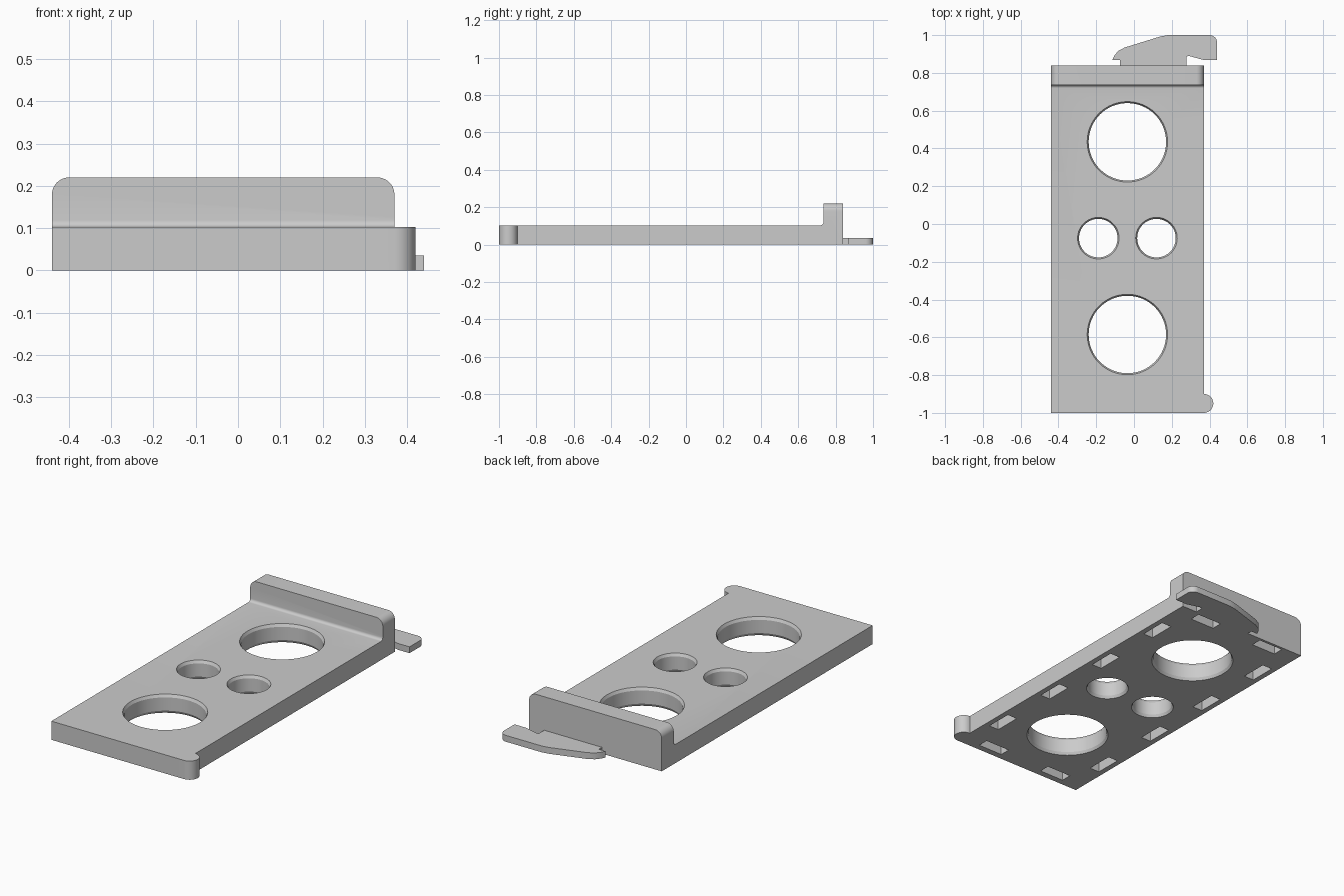
import bpy, bmesh, math
from mathutils import Matrix, Vector

cube = bpy.data.objects.get("Cube")
if cube:
    bpy.data.objects.remove(cube, do_unlink=True)

grey = bpy.data.materials.new("light grey plastic")
grey.use_nodes = True
grey.diffuse_color = (0.6, 0.6, 0.6, 1)
grey.node_tree.nodes["Principled BSDF"].inputs["Base Color"].default_value = (0.6, 0.6, 0.6, 1)

LEFT, RIGHT = 0.37, -0.44          # plate sides
FRONT, BACK = -1.0, 0.84           # plate ends
WALL, TOP, HIGH = 0.735, 0.103, 0.22
MID = (LEFT + RIGHT) / 2


def add_object(name, bm):
    bmesh.ops.recalc_face_normals(bm, faces=bm.faces)
    mesh = bpy.data.meshes.new(name)
    bm.to_mesh(mesh)
    bm.free()
    mesh.materials.append(grey)
    obj = bpy.data.objects.new(name, mesh)
    bpy.context.collection.objects.link(obj)
    return obj


def prism(name, points, to_3d, depth):
    """Extrude a flat outline, placed by to_3d, along the depth vector."""
    bm = bmesh.new()
    face = bm.faces.new([bm.verts.new(to_3d(a, b)) for a, b in points])
    result = bmesh.ops.extrude_face_region(bm, geom=[face])
    verts = [v for v in result["geom"] if isinstance(v, bmesh.types.BMVert)]
    bmesh.ops.translate(bm, verts=verts, vec=depth)
    return add_object(name, bm)


def arc(a, b, radius, start, end, steps=10):
    angles = [math.radians(start + (end - start) * i / steps) for i in range(steps + 1)]
    return [(a + radius * math.cos(t), b + radius * math.sin(t)) for t in angles]


def box(name, centre, size):
    bm = bmesh.new()
    bmesh.ops.create_cube(bm, size=1, matrix=Matrix.Translation(centre) @ Matrix.Diagonal((*size, 1)))
    return add_object(name, bm)


def hole_cutter(x, y, radius, rim=0.008, sink=0.015):
    """Turned cutter that widens at both faces of the plate."""
    wide = radius + rim
    rings = [(wide, -0.02), (wide, 0), (radius, sink), (radius, TOP - sink), (wide, TOP), (wide, TOP + 0.02)]
    bm = bmesh.new()
    loops = [[bm.verts.new((x + a, y + b, z)) for a, b in arc(0, 0, r, 0, 360, 64)[:-1]] for r, z in rings]
    for low, high in zip(loops, loops[1:]):
        for i in range(len(low)):
            j = (i + 1) % len(low)
            bm.faces.new((low[i], low[j], high[j], high[i]))
    bm.faces.new(loops[0][::-1])
    bm.faces.new(loops[-1])
    return add_object("hole_cutter", bm)


def combine(target, tool, operation):
    mod = target.modifiers.new(operation.title(), "BOOLEAN")
    mod.operation, mod.solver, mod.object = operation, "EXACT", tool
    bpy.context.view_layer.objects.active = target
    bpy.ops.object.modifier_apply(modifier=mod.name)
    bpy.data.objects.remove(tool, do_unlink=True)


# Plate and end wall from one side profile, with a fillet between them
fillet = 0.016
side = [(FRONT, 0), (BACK, 0), (BACK, HIGH), (WALL, HIGH)]
side += arc(WALL - fillet, TOP + fillet, fillet, 0, -90, 6) + [(FRONT, TOP)]
plate = prism("plate", side, lambda y, z: (RIGHT, y, z), Vector((LEFT - RIGHT, 0, 0)))

# Rounded upper corners of the wall
r = 0.04
envelope = [(RIGHT, -0.1), (LEFT, -0.1)]
envelope += arc(LEFT - r, HIGH - r, r, 0, 90) + arc(RIGHT + r, HIGH - r, r, 90, 180)
combine(plate, prism("corner_cutter", envelope, lambda x, z: (x, -1.2, z), Vector((0, 2.4, 0))), "INTERSECT")

# Rounded nub on the front left corner
nub = [(LEFT - 0.05, FRONT)] + arc(LEFT, FRONT + 0.05, 0.05, -90, 90, 16) + [(LEFT - 0.05, FRONT + 0.1)]
combine(plate, prism("nub", nub, lambda x, y: (x, y, 0), Vector((0, 0, TOP))), "UNION")

# Two large and two small through holes
for x, y, radius in ((MID, 0.435, 0.205), (MID, -0.585, 0.205),
                     (MID - 0.154, -0.075, 0.102), (MID + 0.154, -0.075, 0.102)):
    combine(plate, hole_cutter(x, y, radius), "DIFFERENCE")

# Blind slots around the underside
for sign in (-1, 1):
    for i in range(4):
        combine(plate, box("slot_cutter", (MID + sign * 0.345, -0.7 + 0.42 * i, 0), (0.06, 0.15, 0.15)), "DIFFERENCE")
    for y in (-0.935, 0.795):
        combine(plate, box("slot_cutter", (MID + sign * 0.21, y, 0), (0.15, 0.06, 0.15)), "DIFFERENCE")

# Thin hooked latch behind the wall
outline = [(-0.075, BACK - 0.005), (-0.075, 0.868), (-0.115, 0.868), (-0.105, 0.89), (-0.085, 0.915),
           (-0.05, 0.934), (0.14, 0.993), (0.18, 1.0)]
outline += arc(0.4, 0.96, 0.04, 90, 0)
outline += [(0.44, 0.868), (0.37, 0.868), (0.29, 0.89), (0.278, 0.886), (0.278, BACK - 0.005)]
latch = prism("latch", outline, lambda x, y: (x, y, 0), Vector((0, 0, 0.035)))

# Smooth curves, sharp edges
for obj in (plate, latch):
    bpy.ops.object.select_all(action="DESELECT")
    obj.select_set(True)
    bpy.context.view_layer.objects.active = obj
    bpy.ops.object.shade_smooth_by_angle(angle=math.radians(25))
